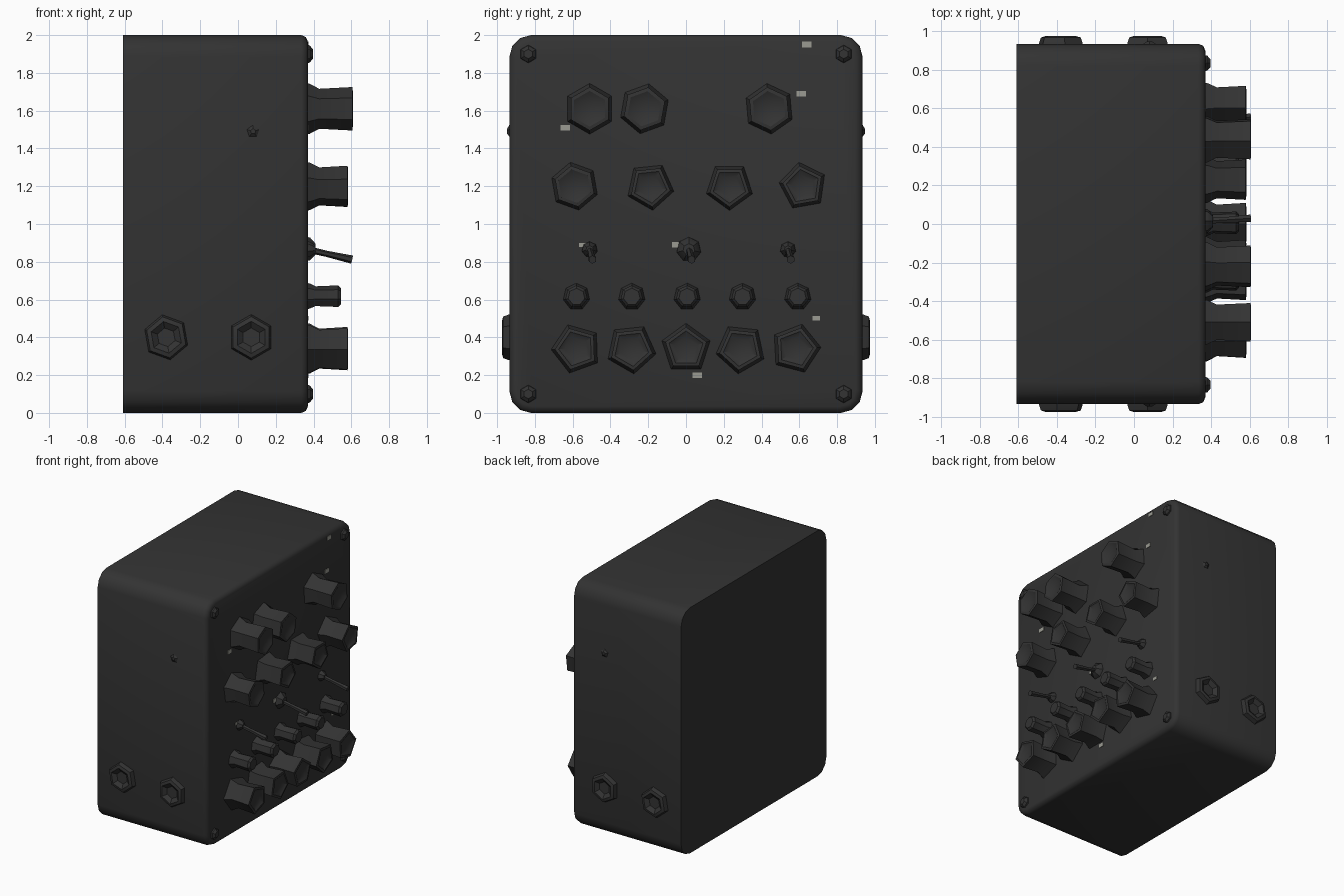
import bpy, bmesh, math
from mathutils import Vector, Matrix

old = bpy.data.objects.get("Cube")
if old:
    bpy.data.objects.remove(old, do_unlink=True)


def material(name, colour):
    m = bpy.data.materials.new(name)
    m.use_nodes = True
    m.diffuse_color = (*colour, 1)
    m.node_tree.nodes["Principled BSDF"].inputs["Base Color"].default_value = (*colour, 1)
    return m


CHARCOAL = material("charcoal", (0.033, 0.033, 0.033))
PALE = material("pale_grey", (0.33, 0.33, 0.29))


def finish(name, bm, mat, angle=35):
    bmesh.ops.recalc_face_normals(bm, faces=bm.faces)
    mesh = bpy.data.meshes.new(name)
    bm.to_mesh(mesh)
    bm.free()
    mesh.materials.append(mat)
    ob = bpy.data.objects.new(name, mesh)
    bpy.context.collection.objects.link(ob)
    bpy.ops.object.select_all(action='DESELECT')
    ob.select_set(True)
    bpy.context.view_layer.objects.active = ob
    bpy.ops.object.shade_smooth_by_angle(angle=math.radians(angle))
    return ob


def lathe(name, base, axis, profile, sides, turn=90, mat=CHARCOAL):
    """Rings of (height, radius) around an axis, closed at both ends."""
    bm = bmesh.new()
    rings = []
    for h, r in profile:
        angles = [math.radians(turn) + math.tau * i / sides for i in range(sides)]
        rings.append([bm.verts.new((r * math.cos(a), r * math.sin(a), h)) for a in angles])
    for a, b in zip(rings, rings[1:]):
        for i in range(sides):
            j = (i + 1) % sides
            bm.faces.new((a[i], a[j], b[j], b[i]))
    bm.faces.new(rings[0])
    bm.faces.new(rings[-1])
    turn_to = Vector(axis).to_track_quat('Z', 'Y').to_matrix().to_4x4()
    bm.transform(Matrix.Translation(base) @ turn_to)
    return finish(name, bm, mat)


def box(name, centre, size, mat):
    bm = bmesh.new()
    bmesh.ops.create_cube(bm, size=1)
    bm.transform(Matrix.Translation(centre) @ Matrix.Diagonal((*size, 1)))
    return finish(name, bm, mat)


# Case: rounded along its depth, with a softened rim around the control panel
FACE = 0.37
bm = bmesh.new()
bmesh.ops.create_cube(bm, size=1)
bm.transform(Matrix.Translation((-0.12, 0, 1)) @ Matrix.Diagonal((0.98, 1.87, 2, 1)))
long_edges = [e for e in bm.edges if abs(e.verts[0].co.x - e.verts[1].co.x) > 0.5]
bmesh.ops.bevel(bm, geom=long_edges, offset=0.115, segments=3, profile=0.5, affect='EDGES')
rim = [e for e in bm.edges if all(v.co.x > 0.36 for v in e.verts)]
bmesh.ops.bevel(bm, geom=rim, offset=0.035, segments=2, profile=0.5, affect='EDGES')
finish("case", bm, CHARCOAL, 50)

# Rotary knobs: flared foot, straight grip, shallow dished cap
# row: height, length, radius, [(position, sides, turn)]
knob_rows = {
    "upper_knob": (1.61, 0.235, 0.115, [(-0.51, 6, 90), (-0.22, 6, 80), (0.44, 6, 95)]),
    "middle_knob": (1.2, 0.21, 0.11, [(-0.59, 6, 100), (-0.19, 5, 60), (0.23, 5, 126), (0.62, 5, 100)]),
    "lower_knob": (0.34, 0.21, 0.115, [(-0.58, 5, 110), (-0.29, 5, 60), (0, 5, 90), (0.29, 5, 120), (0.58, 5, 75)]),
}
for name, (z, length, r, knobs) in knob_rows.items():
    for i, (y, sides, turn) in enumerate(knobs):
        profile = [(-0.02, r * 1.2), (0.01, r * 1.15), (0.06, r * 0.92), (length, r),
                   (length + 0.003, r * 0.82), (length - 0.012, r * 0.55)]
        lathe(f"{name}_{i + 1}", (FACE, y, z), (1, 0, 0), profile, sides, turn)

# Row of small push buttons
for i in range(5):
    profile = [(-0.02, 0.075), (0.01, 0.07), (0.04, 0.055), (0.16, 0.06), (0.175, 0.045)]
    lathe(f"button_{i + 1}", (FACE, -0.58 + 0.293 * i, 0.615), (1, 0, 0), profile, 7)

# Toggle switches: small collar and a drooping lever
for side, y, collar in (("right", -0.51, 0.045), ("middle", 0.015, 0.07), ("left", 0.54, 0.045)):
    lathe(f"{side}_switch_collar", (FACE, y, 0.865), (1, 0, 0),
          [(-0.02, collar), (0.012, collar * 0.9), (0.04, collar * 0.45)], 7)
    lathe(f"{side}_switch_lever", (FACE, y, 0.865), (0.24, 0.015, -0.055),
          [(0, 0.018), (0.1, 0.016), (0.24, 0.022)], 6)

# Sockets and a shallow crease on both side walls
for side, s in (("right", -1), ("left", 1)):
    for place, x, turn in (("rear", -0.38, 100), ("front", 0.07, 90)):
        lathe(f"{side}_{place}_socket", (x, s * 0.935, 0.4), (0, s, 0),
              [(-0.02, 0.125), (0.005, 0.12), (0.033, 0.11), (0.04, 0.085), (0.015, 0.05)], 6, turn)
    lathe(f"{side}_wall_dimple", (0.08, s * 0.935, 1.49), (0, s, 0),
          [(-0.01, 0.05), (0.012, 0.015)], 5)

# Panel screws at the four corners
for s in (-1, 1):
    for place, z in (("upper", 1.9), ("lower", 0.1)):
        lathe(f"{'left' if s > 0 else 'right'}_{place}_screw", (FACE, s * 0.835, z), (1, 0, 0),
              [(-0.03, 0.055), (0.01, 0.045), (0.026, 0.025)], 6)

# Worn paint marks on the panel
marks = [(-0.64, 1.51, 0.05), (0.64, 1.95, 0.05), (0.61, 1.69, 0.05), (-0.05, 0.89, 0.05),
         (-0.55, 0.89, 0.035), (0.69, 0.5, 0.04), (0.06, 0.2, 0.05)]
for i, (y, z, size) in enumerate(marks):
    box(f"paint_mark_{i + 1}", (FACE + 0.001, y, z), (0.006, size, size * 0.6), PALE)
